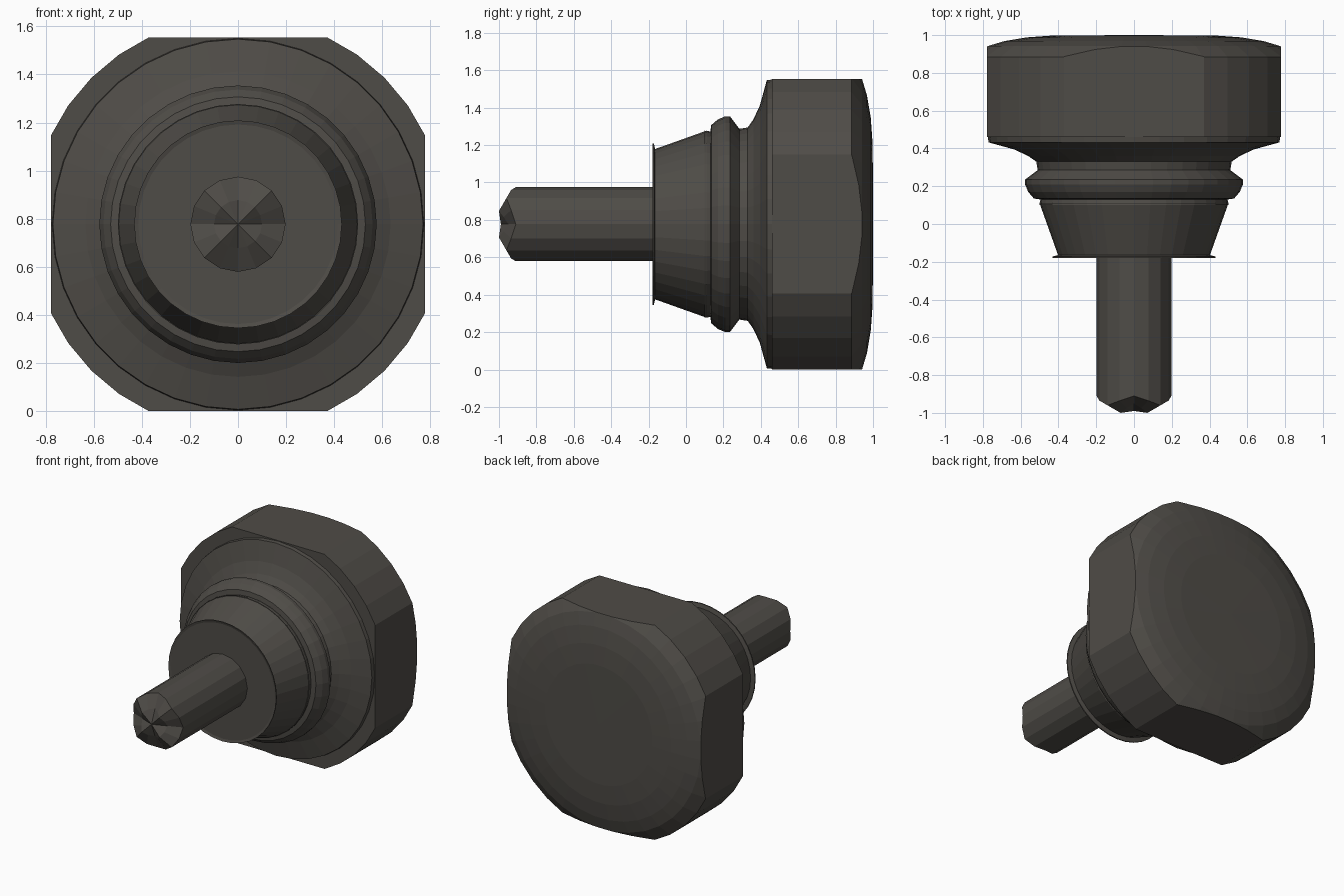
import bpy, bmesh, math
from mathutils import Vector

cube = bpy.data.objects.get("Cube")
if cube:
    bpy.data.objects.remove(cube, do_unlink=True)

HALF = 0.777          # half width across the flats, also the axis height

mat = bpy.data.materials.new("dark_warm_grey")
mat.use_nodes = True
colour = (0.078, 0.072, 0.063, 1.0)
mat.diffuse_color = colour
bsdf = next(n for n in mat.node_tree.nodes if n.type == "BSDF_PRINCIPLED")
bsdf.inputs["Base Color"].default_value = colour
bsdf.inputs["Roughness"].default_value = 0.6


def lathe(profile, sides, start=0.0):
    """Revolve (radius, y, groove) points around the y axis.
    groove pushes points back on the four cardinal directions."""
    bm = bmesh.new()
    rings = []
    for radius, y, groove in profile:
        if radius == 0:
            rings.append([bm.verts.new((0, y, 0))] * sides)
            continue
        ring = []
        for i in range(sides):
            a = start + math.tau * i / sides
            dip = groove * (1 + math.cos(4 * a)) / 2
            ring.append(bm.verts.new((radius * math.cos(a), y + dip, radius * math.sin(a))))
        rings.append(ring)
    for lower, upper in zip(rings, rings[1:]):
        for i in range(sides):
            j = (i + 1) % sides
            corners = dict.fromkeys((lower[i], lower[j], upper[j], upper[i]))
            bm.faces.new(list(corners))
    return bm


def finish(bm, name):
    bmesh.ops.recalc_face_normals(bm, faces=bm.faces)
    mesh = bpy.data.meshes.new(name)
    bm.to_mesh(mesh)
    bm.free()
    mesh.materials.append(mat)
    obj = bpy.data.objects.new(name, mesh)
    obj.location.z = HALF
    bpy.context.collection.objects.link(obj)
    return obj


# Knob head: domed disc trimmed by four flats
head = lathe([(0, 0.46, 0), (0.862, 0.46, 0), (0.862, 0.885, 0), (0.777, 0.942, 0),
              (0.69, 0.968, 0), (0.57, 0.988, 0), (0.43, 0.998, 0), (0, 1.0, 0)],
             36, math.radians(5))
for direction in ((1, 0, 0), (-1, 0, 0), (0, 0, 1), (0, 0, -1)):
    normal = Vector(direction)
    cut = bmesh.ops.bisect_plane(head, geom=head.verts[:] + head.edges[:] + head.faces[:],
                                 plane_co=normal * HALF, plane_no=normal, clear_outer=True)
    rim = [e for e in cut["geom_cut"] if isinstance(e, bmesh.types.BMEdge)]
    bmesh.ops.edgeloop_fill(head, edges=rim)
finish(head, "knob_head")

# Flared collar with a rounded bead
collar = [(0, 0.1), (0.5, 0.1), (0.495, 0.13), (0.53, 0.135), (0.56, 0.17), (0.577, 0.21),
          (0.577, 0.235), (0.51, 0.285), (0.517, 0.33), (0.56, 0.36), (0.635, 0.395),
          (0.77, 0.432), (0.774, 0.465), (0, 0.465)]
finish(lathe([(r, y, 0) for r, y in collar], 36), "flared_collar")

# Tapered sleeve with a thin front lip
sleeve = [(0, -0.175), (0.415, -0.175), (0.432, -0.18), (0.432, -0.172),
          (0.402, -0.165), (0.5, 0.11), (0.495, 0.13), (0, 0.13)]
finish(lathe([(r, y, 0) for r, y in sleeve], 36), "tapered_sleeve")

# Shaft with a four-fluted tip
shaft = [(0, -0.99, 0), (0.1, -1.0, 0.05), (0.198, -0.96, 0.05),
         (0.198, -0.88, 0), (0.198, -0.15, 0), (0, -0.15, 0)]
finish(lathe(shaft, 16), "fluted_shaft")
